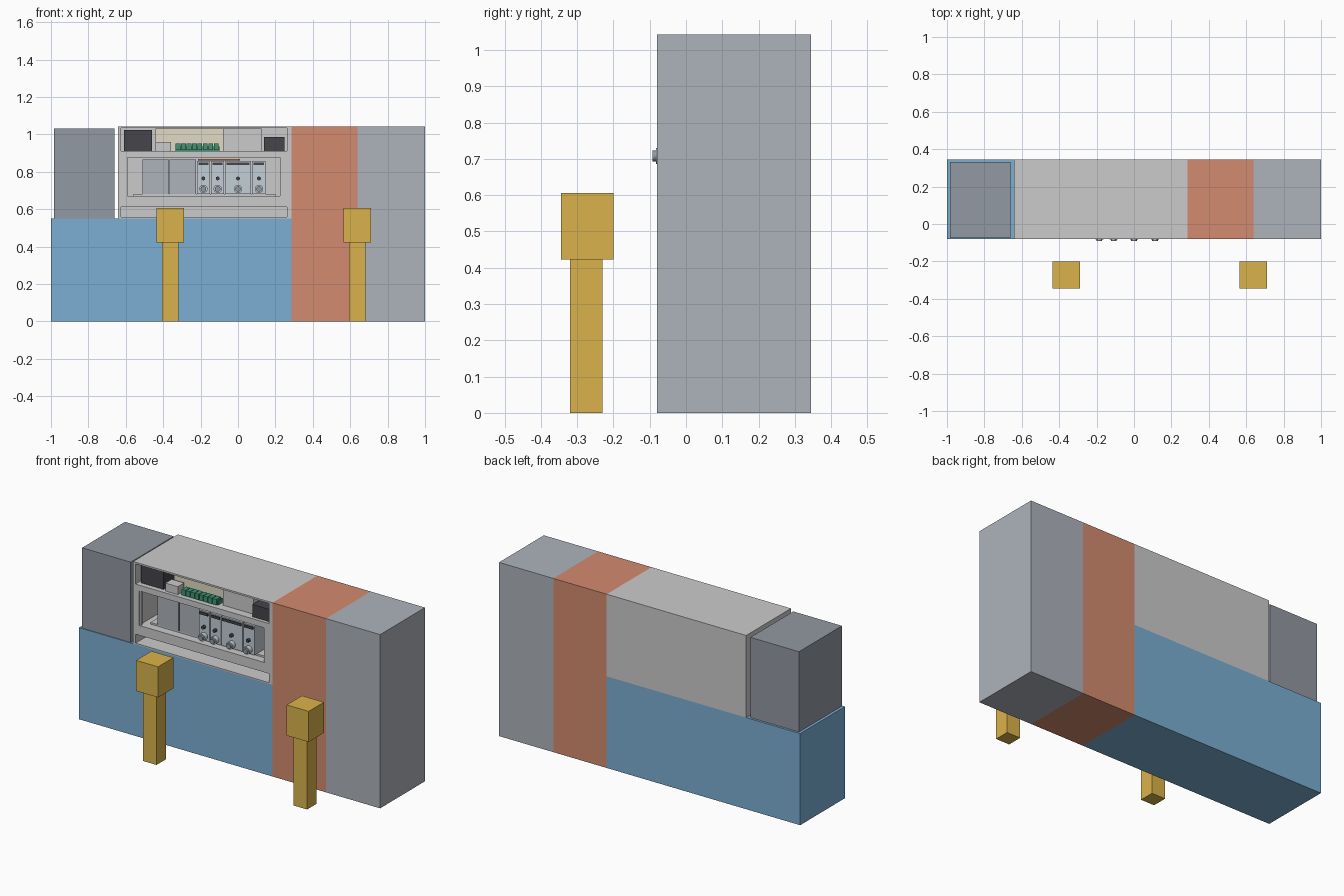
import bpy, bmesh, math
from mathutils import Matrix

if "Cube" in bpy.data.objects:
    bpy.data.objects.remove(bpy.data.objects["Cube"])

FRONT, BACK = -0.08, 0.345


def material(name, rgb):
    m = bpy.data.materials.new(name)
    m.diffuse_color = (*rgb, 1)
    m.use_nodes = True
    m.node_tree.nodes["Principled BSDF"].inputs["Base Color"].default_value = m.diffuse_color
    return m


BLUE = material("blue", (0.20, 0.43, 0.66))
ORANGE = material("orange", (0.65, 0.26, 0.16))
YELLOW = material("yellow", (0.70, 0.45, 0.07))
GREY = material("blue_grey", (0.42, 0.45, 0.50))
SLATE = material("slate", (0.29, 0.32, 0.36))
SHELL = material("shell_grey", (0.53, 0.55, 0.55))
DARK = material("dark", (0.06, 0.06, 0.07))
GREEN = material("green", (0.05, 0.30, 0.18))
CREAM = material("cream", (0.75, 0.70, 0.55))
PALE = material("pale_blue", (0.55, 0.62, 0.68))
COPPER = material("copper", (0.55, 0.25, 0.08))


def finish(name, bm, mat):
    me = bpy.data.meshes.new(name)
    bm.to_mesh(me)
    bm.free()
    ob = bpy.data.objects.new(name, me)
    bpy.context.collection.objects.link(ob)
    if mat:
        me.materials.append(mat)
    return ob


def box(name, x, y, z, mat=None):
    """Box from (min, max) pairs on each axis."""
    bm = bmesh.new()
    bmesh.ops.create_cube(bm, size=1)
    for v in bm.verts:
        v.co = [r[0] if c < 0 else r[1] for c, r in zip(v.co, (x, y, z))]
    return finish(name, bm, mat)


def knob(name, x, z, r, y0, y1, mat, n=16):
    """Cylinder pointing out of the front."""
    bm = bmesh.new()
    m = Matrix.Translation((x, (y0 + y1) / 2, z)) @ Matrix.Rotation(math.pi / 2, 4, 'X')
    bmesh.ops.create_cone(bm, cap_ends=True, segments=n, radius1=r, radius2=r,
                          depth=y1 - y0, matrix=m)
    for f in bm.faces:
        f.smooth = len(f.verts) == 4
    return finish(name, bm, mat)


# large zones
box("lower_block", (-1, 0.285), (FRONT, BACK), (0, 0.55), BLUE)
box("middle_column", (0.285, 0.64), (FRONT, BACK), (0, 1.043), ORANGE)
box("end_column", (0.64, 1), (FRONT, BACK), (0, 1.043), GREY)
box("left_box", (-0.983, -0.66), (-0.075, 0.332), (0.55, 1.032), SLATE)

# front posts
for i, cx in enumerate((-0.362, 0.638)):
    box(f"post_{i}", (cx - 0.045, cx + 0.045), (-0.32, -0.23), (0, 0.422), YELLOW)
    box(f"post_head_{i}", (cx - 0.073, cx + 0.073), (-0.345, -0.2), (0.422, 0.606), YELLOW)

# cabinet shell with three bays cut into its front
shell = box("cabinet_shell", (-0.641, 0.285), (FRONT, BACK), (0.55, 1.043), SHELL)
bays = {"upper_bay": ((-0.625, 0.262), 0.17, (0.912, 1.033)),
        "window_bay": ((-0.602, 0.24), 0.2, (0.67, 0.877)),
        "lower_slot": ((-0.625, 0.262), 0.1, (0.557, 0.611))}
for name, (x, d, z) in bays.items():
    cut = box(name + "_cutter", x, (FRONT - 0.05, FRONT + d), z)
    cut.hide_render = True
    cut.hide_viewport = False
    cut.display_type = 'WIRE'
    mod = shell.modifiers.new(name, 'BOOLEAN')
    mod.operation = 'DIFFERENCE'
    mod.solver = 'EXACT'
    mod.object = cut

# window inner ledges
for s, x in (("left", (-0.602, -0.592)), ("right", (0.225, 0.24))):
    box(f"window_{s}_ledge", x, (-0.075, -0.06), (0.67, 0.877), SHELL)

# upper bay equipment
box("dark_unit_left", (-0.61, -0.46), (-0.05, 0.06), (0.912, 1.022), DARK)
box("small_unit", (-0.44, -0.357), (-0.06, 0.0), (0.912, 0.96), SHELL)
box("cream_board", (-0.44, -0.08), (0.02, 0.035), (0.912, 1.03), CREAM)
box("control_unit", (-0.08, 0.125), (-0.03, 0.08), (0.912, 1.03), SHELL)
box("dark_unit_right", (0.138, 0.248), (-0.06, 0.05), (0.912, 0.986), DARK)
box("terminal_base", (-0.335, -0.1), (-0.045, 0.0), (0.912, 0.935), GREEN)
for i in range(8):
    x = -0.333 + i * 0.0292
    box(f"terminal_{i}", (x, x + 0.025), (-0.058, -0.015), (0.916, 0.95), GREEN)

# window bay equipment
for i, x in enumerate((-0.51, -0.365)):
    box(f"drive_unit_{i}", (x, x + 0.14), (-0.035, 0.08), (0.68, 0.865), GREY)
box("mount_shelf", (-0.56, 0.2), (-0.03, 0.1), (0.67, 0.68), SHELL)
box("copper_bar", (-0.215, 0.01), (-0.02, 0.0), (0.859, 0.867), COPPER)
for i, (x0, x1) in enumerate(((-0.22, -0.15), (-0.144, -0.074), (-0.07, 0.07), (0.076, 0.148))):
    cx = (x0 + x1) / 2
    box(f"breaker_{i}", (x0, x1), (-0.055, 0.06), (0.682, 0.857), PALE)
    box(f"breaker_cap_{i}", (x0 + 0.008, x1 - 0.008), (-0.062, -0.055), (0.835, 0.85), DARK)
    knob(f"breaker_button_{i}", cx, 0.764, 0.01, -0.072, -0.055, DARK)
    knob(f"knob_collar_{i}", cx, 0.708, 0.022, -0.082, -0.055, PALE)
    knob(f"knob_{i}", cx, 0.708, 0.015, -0.092, -0.082, SLATE)
